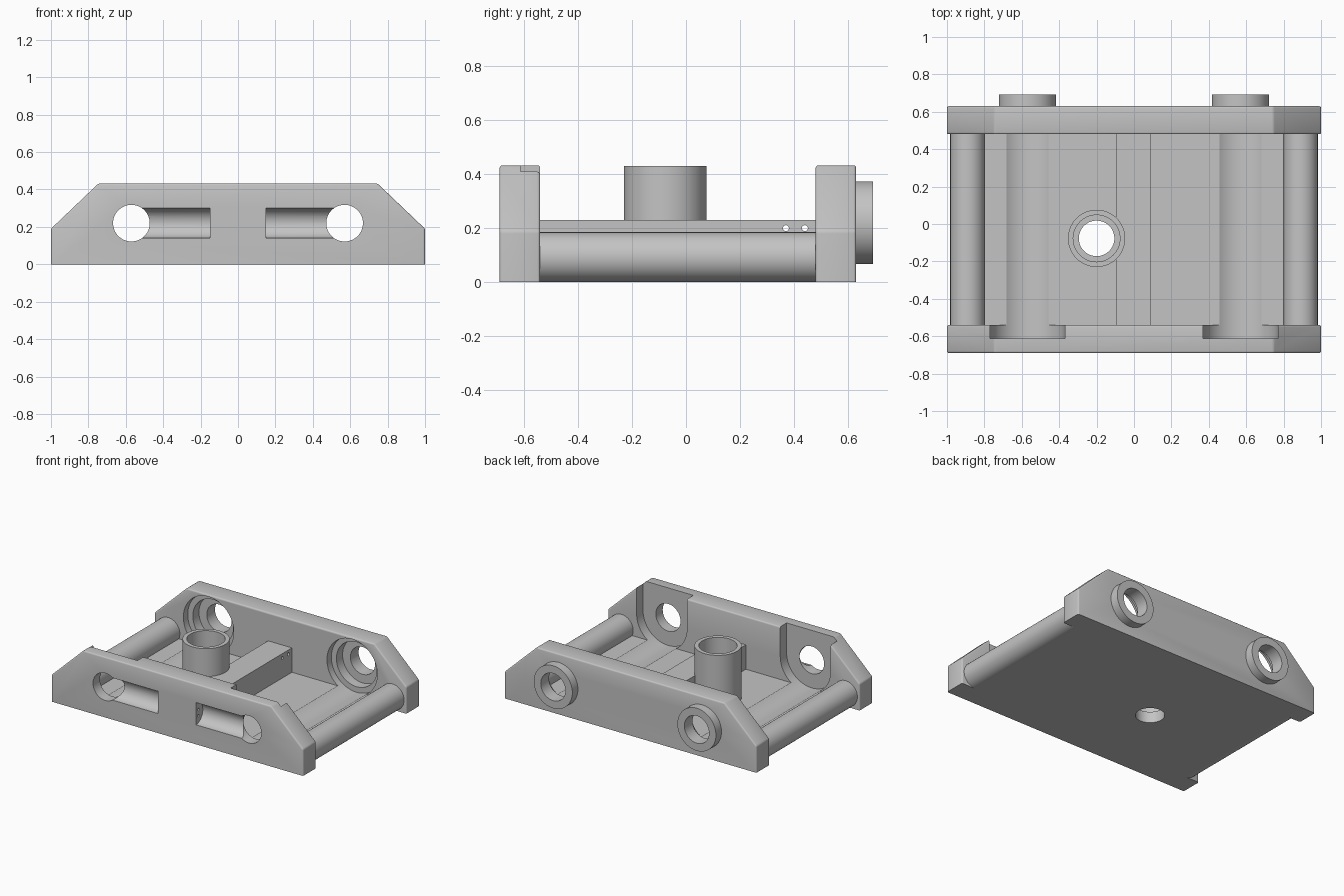
import bpy, bmesh, math
from mathutils import Matrix

cube = bpy.data.objects.get("Cube")
if cube:
    bpy.data.objects.remove(cube, do_unlink=True)

grey = bpy.data.materials.new("matte grey")
grey.use_nodes = True
grey.diffuse_color = (0.55, 0.55, 0.55, 1)
grey.node_tree.nodes["Principled BSDF"].inputs["Base Color"].default_value = (0.55, 0.55, 0.55, 1)


def make(name, bm):
    bmesh.ops.recalc_face_normals(bm, faces=bm.faces)
    mesh = bpy.data.meshes.new(name)
    bm.to_mesh(mesh)
    bm.free()
    mesh.materials.append(grey)
    obj = bpy.data.objects.new(name, mesh)
    bpy.context.collection.objects.link(obj)
    return obj


def box(name, x0, x1, y0, y1, z0, z1):
    return prism(name, [(x0, z0), (x1, z0), (x1, z1), (x0, z1)], y0, y1)


def prism(name, profile, y0, y1, bevel=0):
    """Extrude an x-z profile along y, optionally rounding all but the base edges."""
    bm = bmesh.new()
    face = bm.faces.new([bm.verts.new((x, y0, z)) for x, z in profile])
    out = bmesh.ops.extrude_face_region(bm, geom=[face])
    new = [v for v in out["geom"] if isinstance(v, bmesh.types.BMVert)]
    bmesh.ops.translate(bm, verts=new, vec=(0, y1 - y0, 0))
    bmesh.ops.recalc_face_normals(bm, faces=bm.faces)
    if bevel:
        edges = [e for e in bm.edges if max(v.co.z for v in e.verts) > 0.001]
        bmesh.ops.bevel(bm, geom=edges, offset=bevel, segments=3,
                        profile=0.5, affect="EDGES")
    return make(name, bm)


def cylinder(name, axis, a, b, start, end, radius):
    """Cylinder along an axis; a and b are the other two coordinates in order."""
    mid = (start + end) / 2
    if axis == "X":
        pos, rot = (mid, a, b), Matrix.Rotation(math.pi / 2, 4, "Y")
    elif axis == "Y":
        pos, rot = (a, mid, b), Matrix.Rotation(math.pi / 2, 4, "X")
    else:
        pos, rot = (a, b, mid), Matrix.Identity(4)
    bm = bmesh.new()
    bmesh.ops.create_cone(bm, cap_ends=True, segments=64, radius1=radius, radius2=radius,
                          depth=abs(end - start), matrix=Matrix.Translation(pos) @ rot)
    return make(name, bm)


def activate(obj):
    bpy.ops.object.select_all(action="DESELECT")
    obj.select_set(True)
    bpy.context.view_layer.objects.active = obj


def cut(obj, cutter):
    mod = obj.modifiers.new("cut", "BOOLEAN")
    mod.operation = "DIFFERENCE"
    mod.solver = "EXACT"
    mod.object = cutter
    activate(obj)
    bpy.ops.object.modifier_apply(modifier=mod.name)
    bpy.data.objects.remove(cutter, do_unlink=True)


FRONT, FRONT_IN, BACK_IN, BACK = -0.69, -0.54, 0.48, 0.63
HX, HZ = 0.57, 0.22          # bore centres
POST_X, POST_Y = -0.2, -0.077
FLOOR, BLOCK = 0.055, 0.23

# End plates, floor and middle block
outline = [(-1, 0), (1, 0), (1, 0.19), (0.745, 0.433), (-0.745, 0.433), (-1, 0.19)]
front_plate = prism("front_plate", outline, FRONT, FRONT_IN, 0.01)
back_plate = prism("back_plate", outline, BACK_IN, BACK, 0.01)
floor = box("floor", -0.89, 0.89, FRONT_IN, BACK_IN, 0, FLOOR)
block = box("middle_block", -0.097, 0.092, FRONT_IN, BACK_IN, FLOOR - 0.01, BLOCK)
post = cylinder("post", "Z", POST_X, POST_Y, FLOOR - 0.01, 0.43, 0.153)
parts = [front_plate, back_plate, floor, block, post]

for side, s in (("right", -1), ("left", 1)):
    # Round side bar
    parts.append(cylinder(side + "_bar", "Y", s * 0.89, 0.0925, FRONT_IN, BACK_IN, 0.0925))

    # Recess open at the top, inside the front plate
    arc = [math.pi * (1 + i / 32) for i in range(33)]
    u_shape = [(s * HX + 0.2 * math.cos(t), HZ + 0.2 * math.sin(t)) for t in arc]
    u_shape += [(s * HX + 0.2, 0.5), (s * HX - 0.2, 0.5)]
    cut(front_plate, prism("recess_cutter", u_shape, -0.612, -0.5))

    # Front bore and rounded sideways pocket
    cut(front_plate, cylinder("bore_cutter", "Y", s * HX, HZ, -0.8, -0.5, 0.098))
    cut(front_plate, cylinder("pocket_cutter", "X", FRONT - 0.003, HZ, s * 0.15, s * HX, 0.08))

    # Trough along the floor
    cut(floor, cylinder("trough_cutter", "Y", s * HX, HZ, -0.7, 0.6, 0.2))

    # Stepped bore and outer collar on the back plate
    for radius, depth in ((0.2, 0.53), (0.16, 0.6), (0.098, 0.8)):
        cut(back_plate, cylinder("bore_cutter", "Y", s * HX, HZ, 0.4, depth, radius))
    collar = cylinder(side + "_collar", "Y", s * HX, HZ, BACK - 0.005, 0.693, 0.153)
    cut(collar, cylinder("bore_cutter", "Y", s * HX, HZ, 0.4, 0.8, 0.098))
    parts.append(collar)

# Hollow post with a narrower hole through the floor
cut(post, cylinder("socket_cutter", "Z", POST_X, POST_Y, 0.08, 0.6, 0.125))
cut(block, cylinder("socket_cutter", "Z", POST_X, POST_Y, 0.08, 0.6, 0.125))
for part in (post, floor):
    cut(part, cylinder("hole_cutter", "Z", POST_X, POST_Y, -0.1, 0.6, 0.095))

# Small wire holes
for y in (0.37, 0.44):
    cut(block, cylinder("wire_cutter", "X", y, 0.2, -0.3, 0.3, 0.011))
for z in (0.195, 0.24):
    cut(front_plate, cylinder("wire_cutter", "X", -0.663, z, -0.2, 0.2, 0.009))

for part in parts:
    activate(part)
    bpy.ops.object.shade_smooth_by_angle(angle=math.radians(32))
